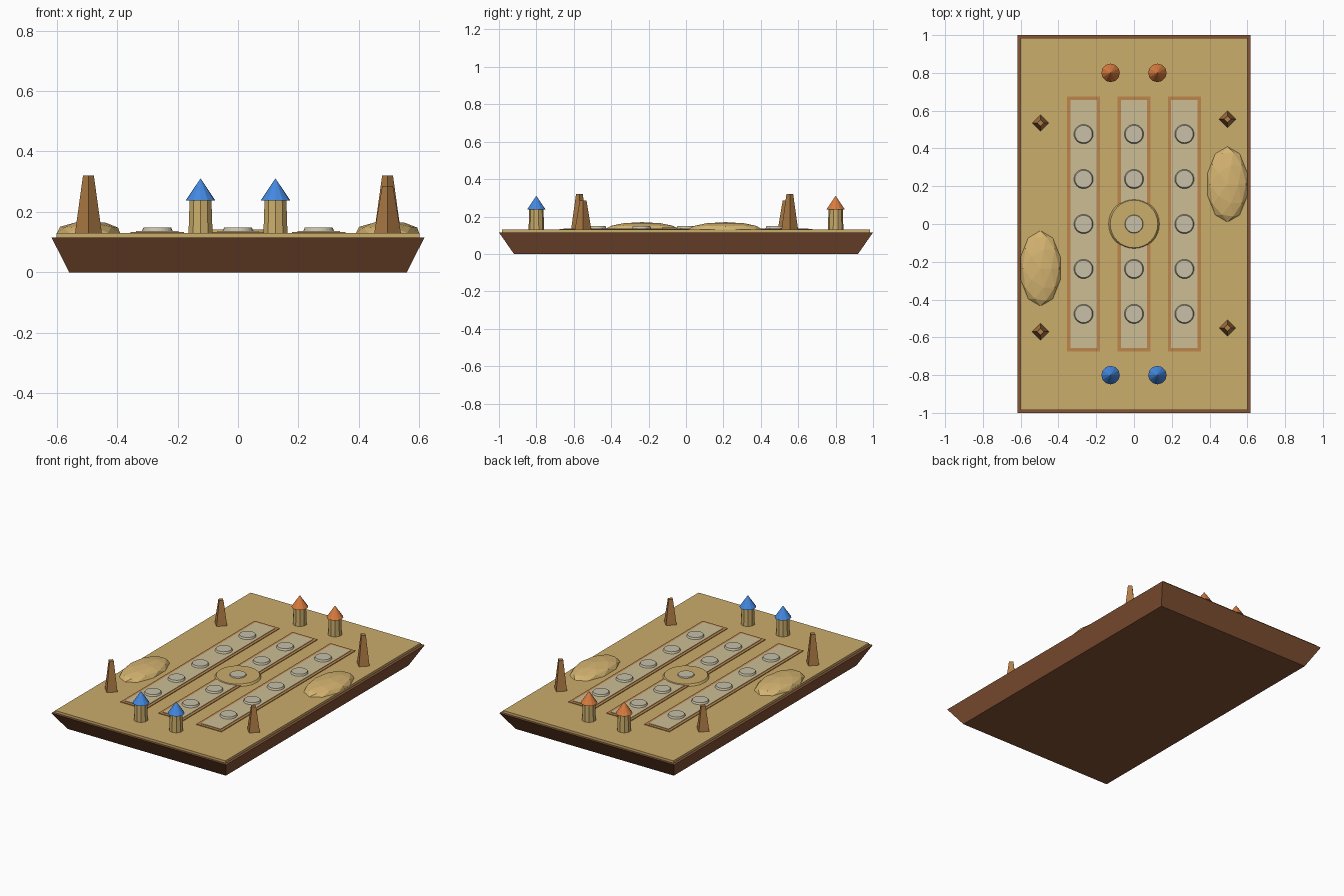
import bpy
import math

default = bpy.data.objects.get("Cube")
if default:
    bpy.data.objects.remove(default, do_unlink=True)


def material(name, *srgb):
    linear = [(c / 255 / 12.92) if c < 11 else ((c / 255 + 0.055) / 1.055) ** 2.4 for c in srgb]
    mat = bpy.data.materials.new(name)
    mat.use_nodes = True
    colour = (*linear, 1.0)
    mat.diffuse_color = colour
    bsdf = next(n for n in mat.node_tree.nodes if n.type == 'BSDF_PRINCIPLED')
    bsdf.inputs["Base Color"].default_value = colour
    bsdf.inputs["Roughness"].default_value = 0.9
    return mat


SAND = material("sand", 203, 173, 107)
DUNE = material("dune sand", 213, 180, 113)
EARTH = material("dark earth", 134, 84, 54)
TRIM = material("clay trim", 190, 134, 76)
TILE = material("pale tile", 204, 189, 148)
STONE = material("grey stone", 199, 192, 168)
ROCK = material("brown rock", 176, 124, 70)
BLUE = material("blue roof", 68, 136, 224)
ORANGE = material("orange roof", 218, 124, 62)


def finish(name, mat):
    obj = bpy.context.object
    obj.name = name
    obj.data.materials.append(mat)
    return obj


def box(name, x, y, z0, z1, half_x, half_y, mat):
    bpy.ops.mesh.primitive_cube_add(size=2, location=(x, y, (z0 + z1) / 2))
    bpy.context.object.scale = (half_x, half_y, (z1 - z0) / 2)
    return finish(name, mat)


def cone(name, x, y, z0, z1, r0, r1, sides, mat):
    bpy.ops.mesh.primitive_cone_add(vertices=sides, radius1=r0, radius2=r1,
                                    depth=z1 - z0, location=(x, y, (z0 + z1) / 2))
    return finish(name, mat)


# Board: a block flared towards the top, with a thin sand slab
GROUND = 0.13
base = box("board_base", 0, 0, 0, 0.115, 0.617, 1, EARTH)
for v in base.data.vertices:
    if v.co.z < 0:
        v.co.x *= 0.905
        v.co.y *= 0.92
box("sand_slab", 0, 0, 0.113, GROUND, 0.6, 0.984, SAND)

# Three lanes with trim, tiles and a row of round pads
for lane, x in zip(("right", "middle", "left"), (-0.267, 0, 0.267)):
    box(f"{lane}_lane_trim", x, 0, 0.125, 0.134, 0.088, 0.675, TRIM)
    box(f"{lane}_lane_tile", x, 0, 0.13, 0.137, 0.07, 0.656, TILE)
    for i in range(-2, 3):
        cone(f"{lane}_lane_pad_{i + 3}", x, i * 0.238, 0.13, 0.148, 0.054, 0.046, 24, STONE)

# Central round platform
cone("centre_platform", 0, 0, 0.125, 0.142, 0.138, 0.126, 32, SAND)

# Paired towers at each end
for end, y, roof in (("front", -0.8, BLUE), ("back", 0.8, ORANGE)):
    for side, x in (("right", -0.124), ("left", 0.124)):
        cone(f"{end}_{side}_tower", x, y, 0.125, 0.24, 0.042, 0.038, 10, SAND)
        cone(f"{end}_{side}_roof", x, y, 0.238, 0.311, 0.049, 0, 12, roof)

# Rock spires near the corners, two tall and two short
for name, x, y, top in (("front_right", -0.495, -0.57, 0.32), ("front_left", 0.495, -0.55, 0.285),
                        ("back_right", -0.495, 0.535, 0.285), ("back_left", 0.495, 0.555, 0.32)):
    cone(f"{name}_spire", x, y, 0.125, top, 0.045, 0.018, 4, ROCK)

# Low dunes half sunk in the sand
for name, x, y in (("right_dune", -0.495, -0.235), ("left_dune", 0.495, 0.21)):
    bpy.ops.mesh.primitive_ico_sphere_add(subdivisions=2, radius=1, location=(x, y, GROUND))
    bpy.context.object.scale = (0.11, 0.2, 0.04)
    finish(name, DUNE)
